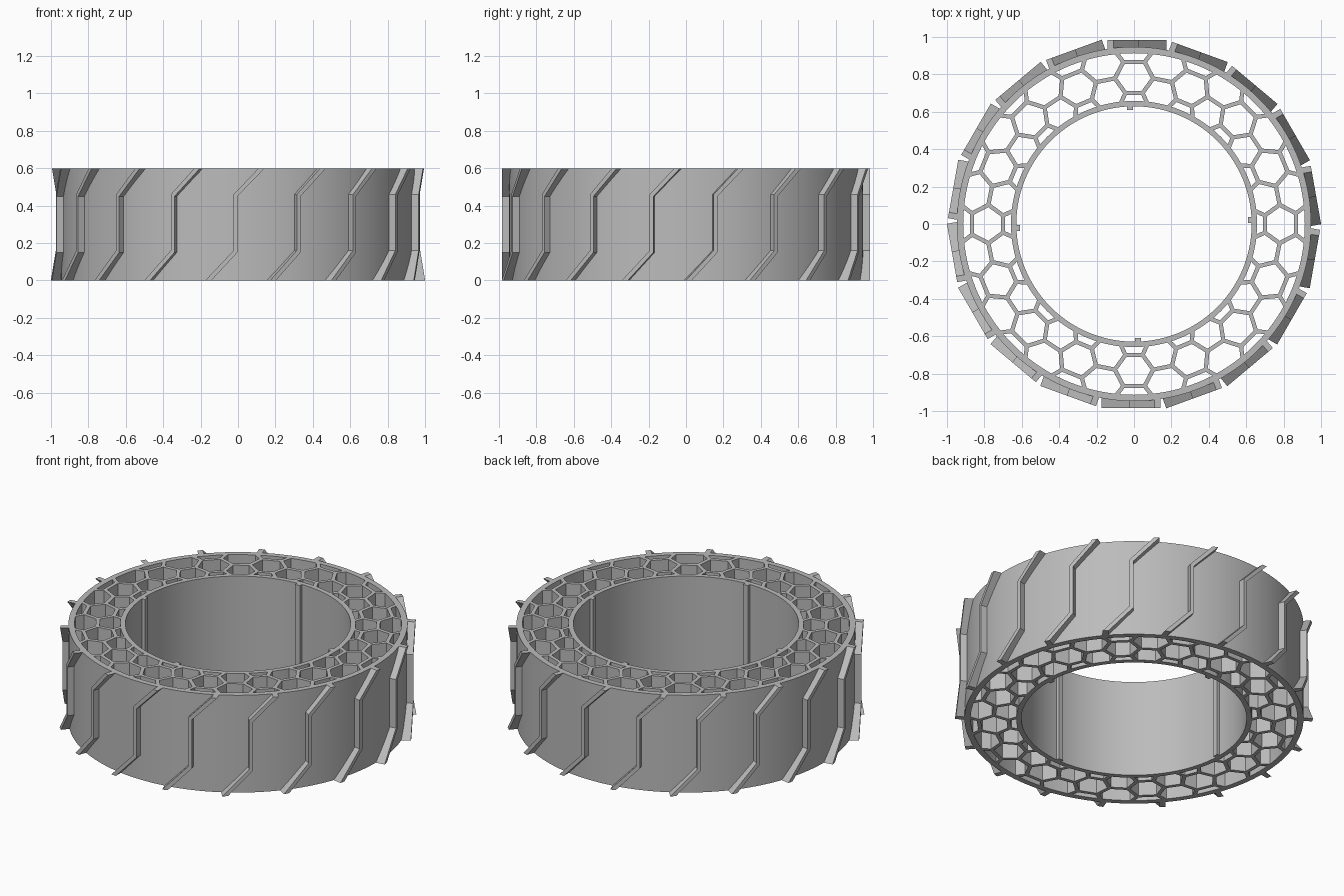
import bpy, bmesh
from math import sin, cos, radians, pi
from mathutils import Vector, Matrix

HEIGHT = 0.6
RIBS = 18
CELLS = 16

if "Cube" in bpy.data.objects:
    bpy.data.objects.remove(bpy.data.objects["Cube"], do_unlink=True)

rubber = bpy.data.materials.new("grey_rubber")
rubber.use_nodes = True
GREY = (0.5, 0.5, 0.5, 1)
rubber.diffuse_color = GREY
rubber.node_tree.nodes["Principled BSDF"].inputs["Base Color"].default_value = GREY


def polar(radius, degrees):
    a = radians(degrees)
    return Vector((radius * cos(a), radius * sin(a), 0))


def finish(name, bm, smooth=False):
    bmesh.ops.recalc_face_normals(bm, faces=bm.faces)
    mesh = bpy.data.meshes.new(name)
    bm.to_mesh(mesh)
    bm.free()
    mesh.materials.append(rubber)
    obj = bpy.data.objects.new(name, mesh)
    bpy.context.collection.objects.link(obj)
    if smooth:
        bpy.ops.object.select_all(action="DESELECT")
        obj.select_set(True)
        bpy.context.view_layer.objects.active = obj
        bpy.ops.object.shade_smooth_by_angle(angle=radians(30))
    return obj


def prism(bm, points, offset):
    """Extrude a closed outline along an offset."""
    base = [bm.verts.new(p) for p in points]
    top = [bm.verts.new(Vector(p) + offset) for p in points]
    bm.faces.new(base)
    bm.faces.new(top[::-1])
    for i in range(len(base)):
        j = (i + 1) % len(base)
        bm.faces.new((base[i], base[j], top[j], top[i]))


def wall(bm, start, end, thickness=0.022):
    """Full-height straight wall between two plan points."""
    along = (end - start).normalized()
    side = Vector((-along.y, along.x, 0)) * thickness / 2
    start, end = start - along * 0.006, end + along * 0.006
    prism(bm, [start - side, end - side, end + side, start + side],
          Vector((0, 0, HEIGHT)))


def ring(name, inner, outer, segments=144):
    bm = bmesh.new()
    profile = [(inner, 0), (outer, 0), (outer, HEIGHT), (inner, HEIGHT)]
    loops = []
    for i in range(segments):
        p = polar(1, 360 * i / segments)
        loops.append([bm.verts.new((p.x * r, p.y * r, z)) for r, z in profile])
    for i in range(segments):
        a, b = loops[i], loops[(i + 1) % segments]
        for k in range(4):
            n = (k + 1) % 4
            bm.faces.new((a[k], b[k], b[n], a[n]))
    return finish(name, bm, smooth=True)


# Outer band and inner hub band
ring("tread_band", 0.913, 0.947)
ring("hub_band", 0.629, 0.658)

# Honeycomb web: one closed cell, a link and four spokes per sector
web = bmesh.new()
MID, RISE = 0.785, 0.083
step = 360 / CELLS
for k in range(CELLS):
    a = 90 + k * step
    top, bottom = MID + RISE, MID - RISE
    h, q = step / 3, step / 6
    cell = [polar(MID, a - h), polar(top, a - q), polar(top, a + q),
            polar(MID, a + h), polar(bottom, a + q), polar(bottom, a - q)]
    for i in range(6):
        wall(web, cell[i], cell[(i + 1) % 6])
    wall(web, polar(MID, a + h), polar(MID, a + 2 * h))
    for s in (-1, 1):
        wall(web, polar(top, a + s * q), polar(0.92, a + s * 5.9))
        wall(web, polar(bottom, a + s * q), polar(0.65, a + s * 6.2))
finish("honeycomb_web", web)

# Tread ribs: kinked flat outline pushed inward into the band
left = [(-0.175, 0), (-0.024, 0.16), (-0.024, 0.46), (0.11, HEIGHT)]
right = [(-0.143, 0), (-0.003, 0.15), (-0.003, 0.45), (0.142, HEIGHT)]
outline = left + right[::-1]
for i in range(RIBS):
    bm = bmesh.new()
    prism(bm, [(x, -0.985, z) for x, z in outline], Vector((0, 0.063, 0)))
    bmesh.ops.rotate(bm, verts=bm.verts, cent=(0, 0, 0),
                     matrix=Matrix.Rotation(2 * pi * i / RIBS, 3, "Z"))
    finish(f"tread_rib_{i + 1}", bm)

# Keys on the inside of the hub band
for i in range(4):
    bm = bmesh.new()
    wall(bm, polar(0.616, 90 * i + 1.9), polar(0.635, 90 * i + 1.9), 0.032)
    finish(f"hub_key_{i + 1}", bm)
